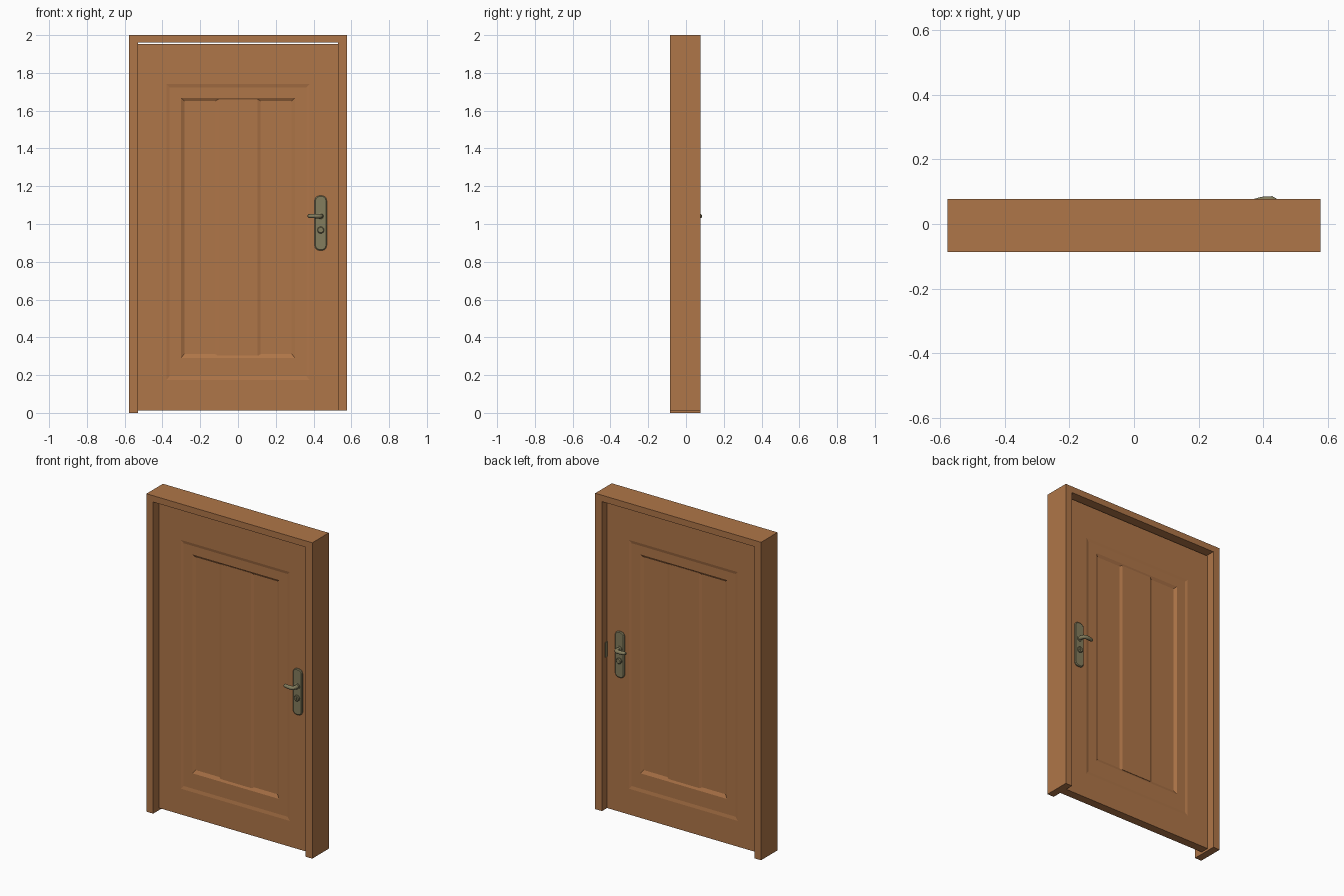
import bpy, bmesh, math
from mathutils import Matrix, Vector

if "Cube" in bpy.data.objects:
    bpy.data.objects.remove(bpy.data.objects["Cube"])


def material(name, rgb):
    m = bpy.data.materials.new(name)
    m.diffuse_color = (*rgb, 1)
    m.use_nodes = True
    m.node_tree.nodes["Principled BSDF"].inputs["Base Color"].default_value = m.diffuse_color
    return m


WOOD = material("warm wood", (0.43, 0.18, 0.065))
BRONZE = material("aged bronze", (0.23, 0.205, 0.11))


def finish(name, bm, mat, smooth=False):
    bmesh.ops.recalc_face_normals(bm, faces=bm.faces)
    me = bpy.data.meshes.new(name)
    bm.to_mesh(me)
    bm.free()
    me.materials.append(mat)
    ob = bpy.data.objects.new(name, me)
    bpy.context.collection.objects.link(ob)
    if smooth:
        bpy.ops.object.select_all(action='DESELECT')
        ob.select_set(True)
        bpy.context.view_layer.objects.active = ob
        bpy.ops.object.shade_smooth_by_angle(angle=math.radians(35))
    return ob


def loft(name, rings, mat, smooth=False):
    """Skin a list of point rings and cap both ends."""
    bm = bmesh.new()
    vs = [[bm.verts.new(p) for p in r] for r in rings]
    n = len(vs[0])
    for a, b in zip(vs, vs[1:]):
        for i in range(n):
            j = (i + 1) % n
            bm.faces.new((a[i], a[j], b[j], b[i]))
    bm.faces.new(vs[0])
    bm.faces.new(vs[-1])
    return finish(name, bm, mat, smooth)


# Frame: upside-down U extruded through the wall
outline = [(-0.577, 0), (-0.53, 0), (-0.53, 1.96), (0.53, 1.96),
           (0.53, 0.013), (0.577, 0.013), (0.577, 2), (-0.577, 2)]
loft("door_frame", [[(x, y, z) for x, z in outline] for y in (-0.086, 0.078)], WOOD)

# Leaf: stepped recessed panel on both sides (half width, bottom, top, depth)
HALF = 0.027
steps = [(0.53, 0.013, 1.954, 0), (0.378, 0.175, 1.74, 0), (0.362, 0.195, 1.722, 0.004),
         (0.302, 0.291, 1.668, 0.004), (0.284, 0.312, 1.651, 0.014)]


def rect(w, z0, z1, y):
    return [(-w, y, z0), (w, y, z0), (w, y, z1), (-w, y, z1)]


rings = [rect(w, a, b, -(HALF - d)) for w, a, b, d in reversed(steps)]
rings += [rect(w, a, b, HALF - d) for w, a, b, d in steps]
loft("door_leaf", rings, WOOD)

# Raised middle plank on each panel, and a handle set on each side
for s, side in ((-1, "front"), (1, "back")):
    prof = [(-0.12, 0.011), (0.12, 0.011), (0.12, 0.013), (0.103, 0.019), (-0.103, 0.019), (-0.12, 0.013)]
    loft(side + "_middle_plank", [[(x, s * y, z) for x, y in prof] for z in (0.305, 1.658)], WOOD)

    # Rounded backplate with a chamfered rim
    def plate(grow, y):
        hw, hh, r = 0.032 + grow, 0.145 + grow, 0.026 + grow
        pts = []
        for k, (sx, sz) in enumerate(((1, 1), (-1, 1), (-1, -1), (1, -1))):
            for i in range(7):
                t = math.pi / 2 * (k + i / 6)
                pts.append((0.438 + sx * (hw - r) + r * math.cos(t), s * y,
                            1.005 + sz * (hh - r) + r * math.sin(t)))
        return pts
    loft(side + "_backplate", [plate(0, HALF - 0.002), plate(0, HALF + 0.006),
                               plate(-0.005, HALF + 0.01)], BRONZE, True)

    # Lever swept along a bent path, slimmer at the tip
    path = [(0.440, 0.03, 0.012), (0.440, 0.056, 0.012), (0.436, 0.068, 0.012), (0.425, 0.074, 0.012),
            (0.405, 0.074, 0.0115), (0.385, 0.071, 0.0105), (0.373, 0.068, 0.0095), (0.369, 0.067, 0.005)]
    lever = []
    for i, (x, y, r) in enumerate(path):
        a, b = path[max(i - 1, 0)], path[min(i + 1, len(path) - 1)]
        d = Vector((b[0] - a[0], b[1] - a[1])).normalized()
        ring = []
        for k in range(16):
            t = 2 * math.pi * k / 16
            ring.append((x - d.y * r * math.cos(t), s * (y + d.x * r * math.cos(t)), 1.042 + r * math.sin(t)))
        lever.append(ring)
    loft(side + "_lever", lever, BRONZE, True)

    # Round collar under the lever, and the lock cylinder below it
    for part, z, prof in (("lever_collar", 1.042, ((0.018, 0.035), (0.018, 0.041), (0.015, 0.043))),
                          ("lock_cylinder", 0.968, ((0.018, 0.035), (0.018, 0.044), (0.014, 0.048)))):
        loft(side + "_" + part, [[(0.438 + r * math.cos(k * math.pi / 12), s * y,
                                   z + r * math.sin(k * math.pi / 12)) for k in range(24)]
                                 for r, y in prof], BRONZE, True)
    # Key slot bar
    loft(side + "_key_slot", [[(0.438 + x, s * y, 0.968 + z) for x, z in
                               ((-0.002, -0.008), (0.002, -0.008), (0.002, 0.008), (-0.002, 0.008))]
                              for y in (0.046, 0.0495)], BRONZE)

# Strike plate on the jamb
bm = bmesh.new()
bmesh.ops.create_cube(bm, size=1, matrix=Matrix.Translation((0.529, 0.036, 1.015))
                      @ Matrix.Diagonal((0.004, 0.02, 0.095, 1)))
finish("strike_plate", bm, BRONZE)
